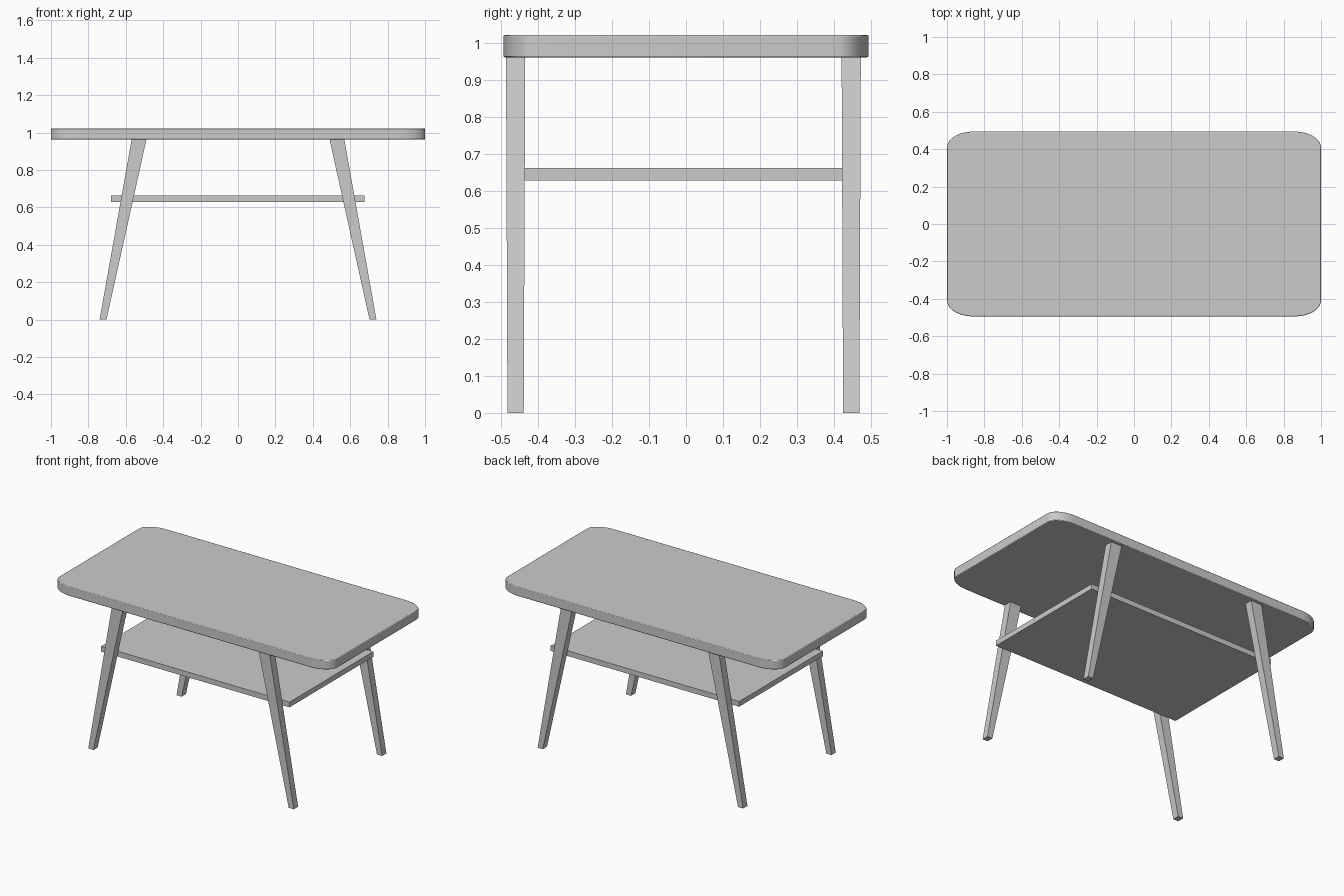
import bpy, math

if "Cube" in bpy.data.objects:
    bpy.data.objects.remove(bpy.data.objects["Cube"])


def prism(name, lower, upper):
    """Solid between two matching loops of 3D points."""
    n = len(lower)
    faces = [tuple(reversed(range(n))), tuple(range(n, 2 * n))]
    faces += [(i, (i + 1) % n, n + (i + 1) % n, n + i) for i in range(n)]
    mesh = bpy.data.meshes.new(name)
    mesh.from_pydata(lower + upper, [], faces)
    mesh.update()
    obj = bpy.data.objects.new(name, mesh)
    bpy.context.collection.objects.link(obj)
    return obj


def rect(x0, x1, y0, y1, z):
    return [(x0, y0, z), (x1, y0, z), (x1, y1, z), (x0, y1, z)]


def smooth(obj):
    bpy.ops.object.select_all(action='DESELECT')
    obj.select_set(True)
    bpy.context.view_layer.objects.active = obj
    bpy.ops.object.shade_smooth_by_angle(angle=math.radians(30))


# Tabletop: slab with elliptical corners and a fine edge bevel
HX, HY, RX, RY, STEPS = 1.0, 0.494, 0.14, 0.085, 10
outline = []
for k, (sx, sy) in enumerate([(1, 1), (-1, 1), (-1, -1), (1, -1)]):
    for i in range(STEPS + 1):
        a = math.pi / 2 * (k + i / STEPS)
        outline.append((sx * (HX - RX) + RX * math.cos(a),
                        sy * (HY - RY) + RY * math.sin(a)))
top = prism("tabletop", [(x, y, 0.962) for x, y in outline],
            [(x, y, 1.022) for x, y in outline])
bevel = top.modifiers.new("edge", 'BEVEL')
bevel.width, bevel.segments = 0.004, 2
bevel.limit_method, bevel.angle_limit = 'ANGLE', math.radians(40)
smooth(top)

# Lower shelf, held between the front and back legs
prism("shelf", rect(-0.68, 0.677, -0.437, 0.424, 0.629),
      rect(-0.68, 0.677, -0.437, 0.424, 0.663))

# Splayed, tapered legs
for row, yc in (("front", -0.461), ("back", 0.447)):
    for side, s in (("left", -1), ("right", 1)):
        foot = rect(*sorted((s * 0.703, s * 0.74)), yc - 0.022, yc + 0.022, 0.0)
        head = rect(*sorted((s * 0.489, s * 0.568)), yc - 0.026, yc + 0.026, 0.966)
        prism(f"{row}_{side}_leg", foot, head)
